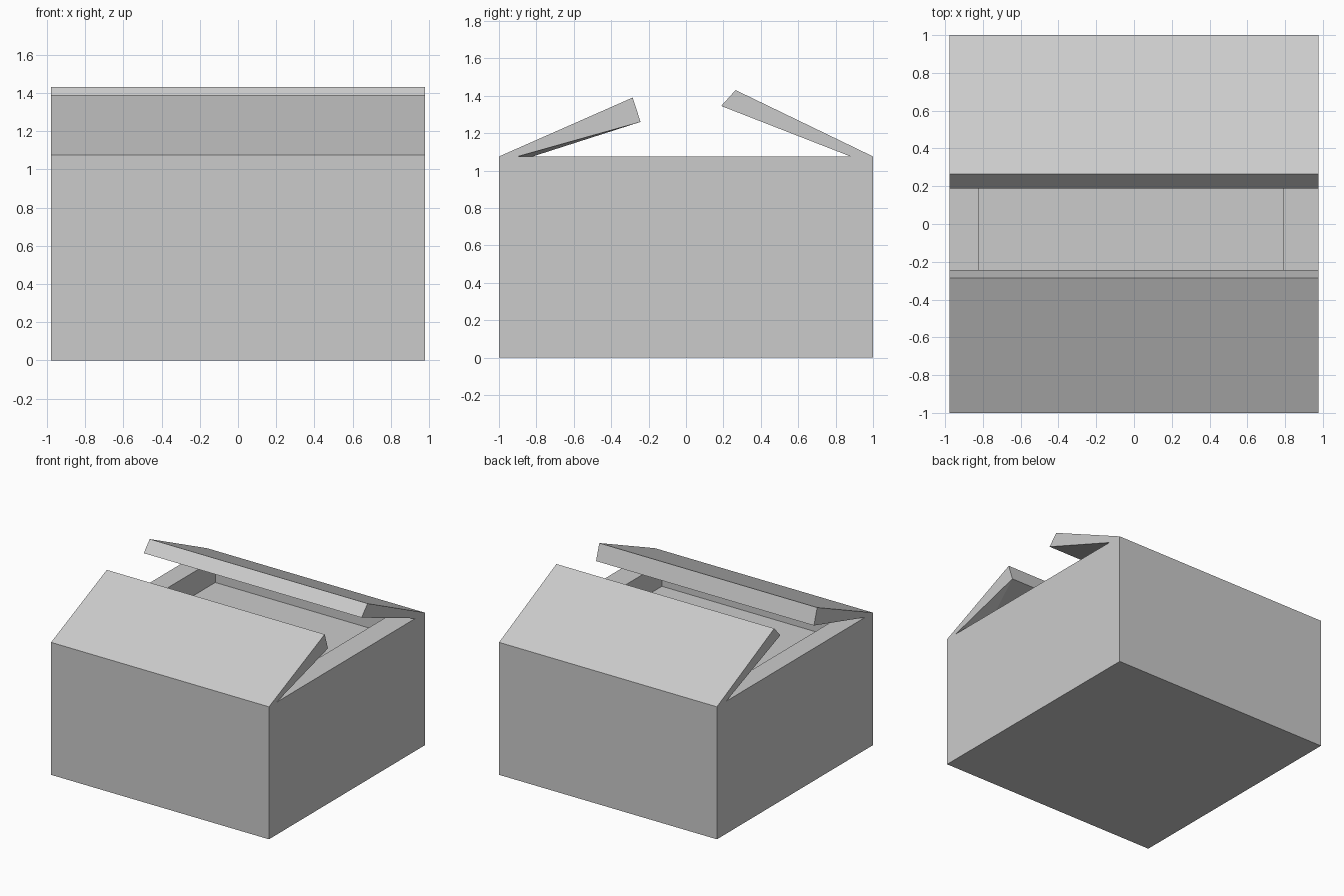
import bpy
import bmesh

cube = bpy.data.objects.get("Cube")
if cube:
    bpy.data.objects.remove(cube, do_unlink=True)

HALF_X, RIM, FLOOR = 0.978, 1.075, 0.885
IN_LEFT, IN_RIGHT = 0.79, -0.82      # recess sides
IN_FRONT, IN_BACK = -0.82, 0.88      # recess ends

grey = bpy.data.materials.new("plain grey")
grey.use_nodes = True
colour = (0.6, 0.6, 0.6, 1)
grey.diffuse_color = colour
grey.node_tree.nodes["Principled BSDF"].inputs["Base Color"].default_value = colour


def finish(name, bm):
    bmesh.ops.recalc_face_normals(bm, faces=bm.faces)
    mesh = bpy.data.meshes.new(name)
    bm.to_mesh(mesh)
    bm.free()
    mesh.materials.append(grey)
    obj = bpy.data.objects.new(name, mesh)
    bpy.context.collection.objects.link(obj)


def ring(bm, x0, x1, y0, y1, z):
    return [bm.verts.new((x, y, z)) for x, y in ((x0, y0), (x1, y0), (x1, y1), (x0, y1))]


# Box body: outer walls, rim and shallow recess, joined ring by ring
bm = bmesh.new()
inner = (IN_RIGHT, IN_LEFT, IN_FRONT, IN_BACK)
rings = [ring(bm, -HALF_X, HALF_X, -1, 1, 0),
         ring(bm, -HALF_X, HALF_X, -1, 1, RIM),
         ring(bm, *inner, RIM),
         ring(bm, *inner, FLOOR)]
for low, high in zip(rings, rings[1:]):
    for i in range(4):
        j = (i + 1) % 4
        bm.faces.new((low[i], low[j], high[j], high[i]))
bm.faces.new(rings[0])
bm.faces.new(rings[-1])
finish("box_body", bm)


# Wedge flap: thin at the hinge, thick at the free edge
def flap(name, hinge, top, bottom, heel, recess):
    bm = bmesh.new()
    ends = []
    for x, inner_x in ((-HALF_X, IN_RIGHT), (HALF_X, IN_LEFT)):
        profile = ((hinge, RIM), top, bottom, (heel, RIM))
        ends.append([bm.verts.new((x, y, z)) for y, z in profile]
                    + [bm.verts.new((inner_x, recess, RIM))])
    right, left = ends
    for end in ends:
        bm.faces.new(end[:4])
        bm.faces.new(end[2:])            # underside corner
    for i, j in ((0, 1), (1, 2), (2, 4)):
        bm.faces.new((right[i], right[j], left[j], left[i]))
    bm.faces.new((right[0], right[3], right[4], left[4], left[3], left[0]))
    finish(name, bm)


flap("front_flap", -1, (-0.285, 1.39), (-0.243, 1.26), -0.9, IN_FRONT)
flap("back_flap", 1, (0.265, 1.43), (0.188, 1.345), 0.88, IN_BACK)
